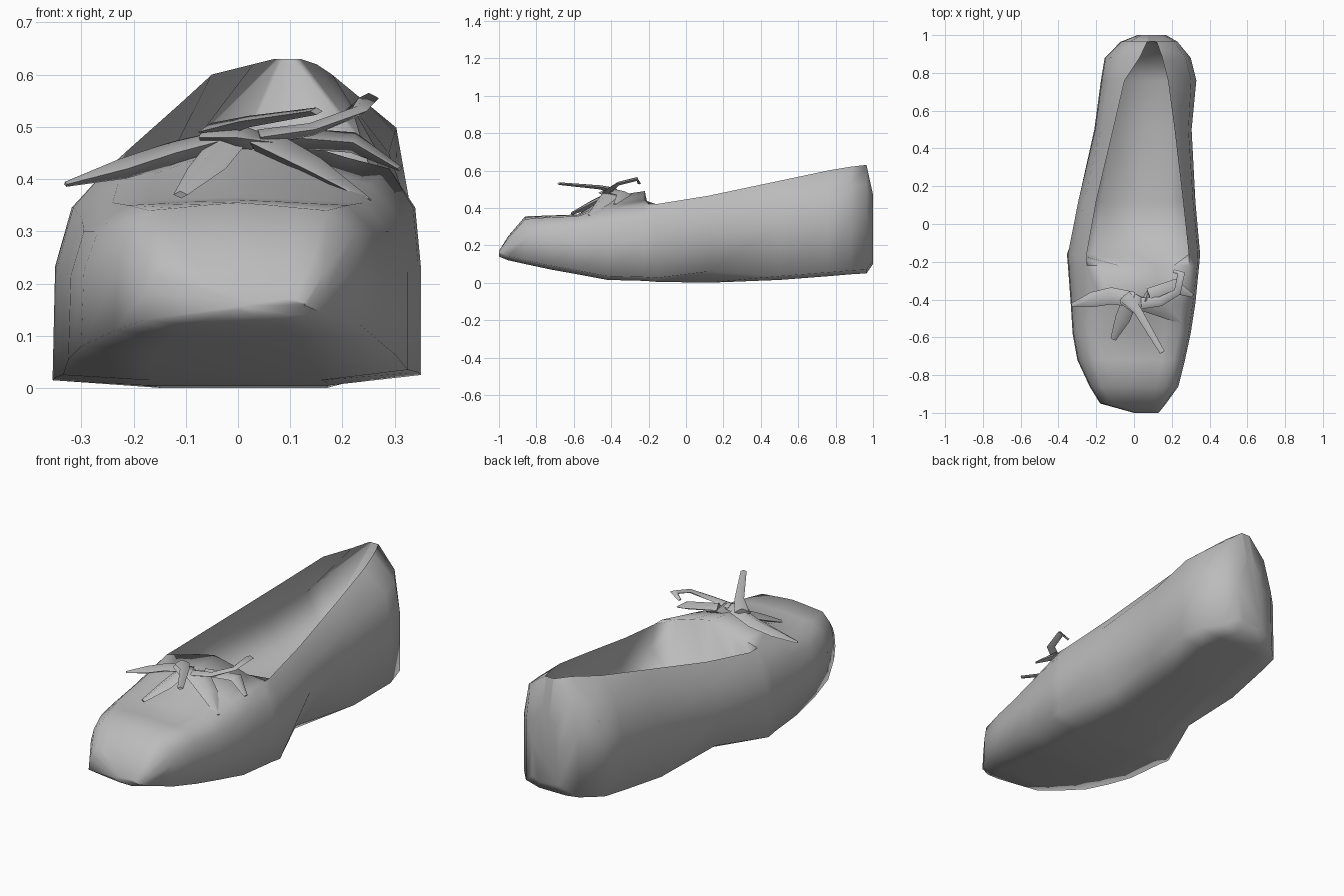
import bpy, bmesh, math
from mathutils import Vector

cube = bpy.data.objects.get("Cube")
if cube:
    bpy.data.objects.remove(cube, do_unlink=True)

grey = bpy.data.materials.new("plain grey")
grey.use_nodes = True
colour = (0.5, 0.5, 0.5, 1)
grey.diffuse_color = colour
grey.node_tree.nodes["Principled BSDF"].inputs["Base Color"].default_value = colour


def lerp(a, b, t):
    return a + (b - a) * t


def loft(name, rings, angle):
    """Skin a row of equal closed rings and cap both ends."""
    bm = bmesh.new()
    loops = [[bm.verts.new(p) for p in ring] for ring in rings]
    count = len(loops[0])
    for a, b in zip(loops, loops[1:]):
        for i in range(count):
            j = (i + 1) % count
            bm.faces.new((a[i], a[j], b[j], b[i]))
    bm.faces.new(loops[0])
    bm.faces.new(loops[-1])
    bmesh.ops.recalc_face_normals(bm, faces=bm.faces)
    mesh = bpy.data.meshes.new(name)
    bm.to_mesh(mesh)
    bm.free()
    mesh.materials.append(grey)
    obj = bpy.data.objects.new(name, mesh)
    bpy.context.collection.objects.link(obj)
    bpy.ops.object.select_all(action="DESELECT")
    obj.select_set(True)
    bpy.context.view_layer.objects.active = obj
    bpy.ops.object.shade_smooth_by_angle(angle=math.radians(angle))


def shoe_ring(y, left, right, low, rim_left, rim_right, rim, middle):
    """Outer wall and sole, then the upper or the hollow between the rims."""
    height = rim - low
    high = low + 0.82 * height
    half = low + 0.55 * height
    # The sole tucks in and lifts at the waist
    waist = max(0, 1 - abs(y - 0.12) / 0.28)
    edge = low + 0.01 + 0.04 * waist
    outer = [
        (rim_left, rim),
        (lerp(rim_left, left, 0.65), high),
        (left + 0.005, half),
        (left + 0.05 * waist, edge),
        (lerp(left, right, 0.25), low),
        (lerp(left, right, 0.75), low),
        (right - 0.08 * waist, edge + 0.01),
        (right, half),
        (lerp(rim_right, right, 0.82), high),
        (rim_right, rim),
    ]
    if middle < rim:
        lining = lerp(middle, rim, 0.4)
        inner = [(lerp(left, right, t), z) for t, z in (
            (0.94, lining), (0.8, middle), (0.5, middle), (0.2, middle), (0.06, lining))]
    else:
        inner = [(lerp(rim_left, rim_right, t), lerp(rim, middle, z)) for t, z in (
            (0.85, 0.3), (0.68, 0.7), (0.5, 1), (0.32, 0.7), (0.15, 0.3))]
    return [(x, y, z) for x, z in outer + inner]


# Shoe body: y, left, right, sole, rim left, rim right, rim height, middle height
sections = [
    (-1.0, 0.0, 0.13, 0.14, 0.02, 0.11, 0.17, 0.17),
    (-0.95, -0.18, 0.17, 0.12, -0.14, 0.14, 0.24, 0.25),
    (-0.86, -0.235, 0.235, 0.1, -0.17, 0.17, 0.34, 0.355),
    (-0.72, -0.3, 0.27, 0.07, -0.21, 0.21, 0.35, 0.36),
    (-0.58, -0.325, 0.3, 0.045, -0.24, 0.24, 0.355, 0.365),
    (-0.42, -0.335, 0.325, 0.015, -0.23, 0.25, 0.39, 0.46),
    (-0.22, -0.35, 0.345, 0.01, -0.25, 0.29, 0.42, 0.49),
    (-0.16, -0.355, 0.35, 0.005, -0.25, 0.29, 0.42, 0.2),
    (0.12, -0.3, 0.325, 0, -0.2, 0.26, 0.465, 0.18),
    (0.5, -0.21, 0.305, 0.015, -0.11, 0.215, 0.545, 0.21),
    (0.76, -0.175, 0.33, 0.035, -0.05, 0.18, 0.6, 0.25),
    (0.88, -0.155, 0.3, 0.045, 0.03, 0.15, 0.62, 0.3),
    (0.965, -0.07, 0.23, 0.05, 0.07, 0.12, 0.63, 0.63),
    (1.0, 0.02, 0.17, 0.1, 0.07, 0.12, 0.47, 0.47),
]
loft("shoe_body", [shoe_ring(*s) for s in sections], 95)


def lace(name, path, widths):
    """Thin diamond-section ribbon along a path."""
    path = [Vector(p) for p in path]
    rings = []
    for i, p in enumerate(path):
        ahead = path[min(i + 1, len(path) - 1)] - path[max(i - 1, 0)]
        side = ahead.cross(Vector((0, 0, 1))).normalized()
        up = side.cross(ahead).normalized()
        w = widths[i]
        rings.append([p + side * w, p + up * w * 0.5,
                      p - side * w, p - up * w * 0.5])
    loft(name, rings, 80)


# Bow strands and creased lace folds spreading from the knot
lace("lace_front_end", [(-0.05, -0.38, 0.49), (0.02, -0.46, 0.51), (0.15, -0.68, 0.53)],
     (0.035, 0.022, 0.014))
lace("lace_left_end", [(0.04, -0.42, 0.48), (0.14, -0.41, 0.495), (0.23, -0.36, 0.53),
                       (0.25, -0.26, 0.555), (0.21, -0.25, 0.53)],
     (0.03, 0.025, 0.02, 0.02, 0.01))
lace("lace_right_loop", [(0, -0.4, 0.48), (-0.12, -0.38, 0.45), (-0.22, -0.4, 0.42),
                         (-0.33, -0.43, 0.39)],
     (0.04, 0.045, 0.04, 0.01))
lace("lace_front_loop", [(-0.02, -0.4, 0.47), (-0.06, -0.5, 0.42), (-0.11, -0.61, 0.37)],
     (0.04, 0.04, 0.015))
lace("lace_left_fold", [(0.05, -0.4, 0.47), (0.15, -0.45, 0.42), (0.25, -0.52, 0.36)],
     (0.06, 0.045, 0.01))
lace("lace_left_loop", [(0.08, -0.38, 0.48), (0.22, -0.33, 0.47), (0.31, -0.38, 0.42)],
     (0.04, 0.04, 0.01))
lace("lace_knot", [(-0.07, -0.4, 0.48), (0, -0.42, 0.48), (0.07, -0.42, 0.47)],
     (0.02, 0.05, 0.02))
